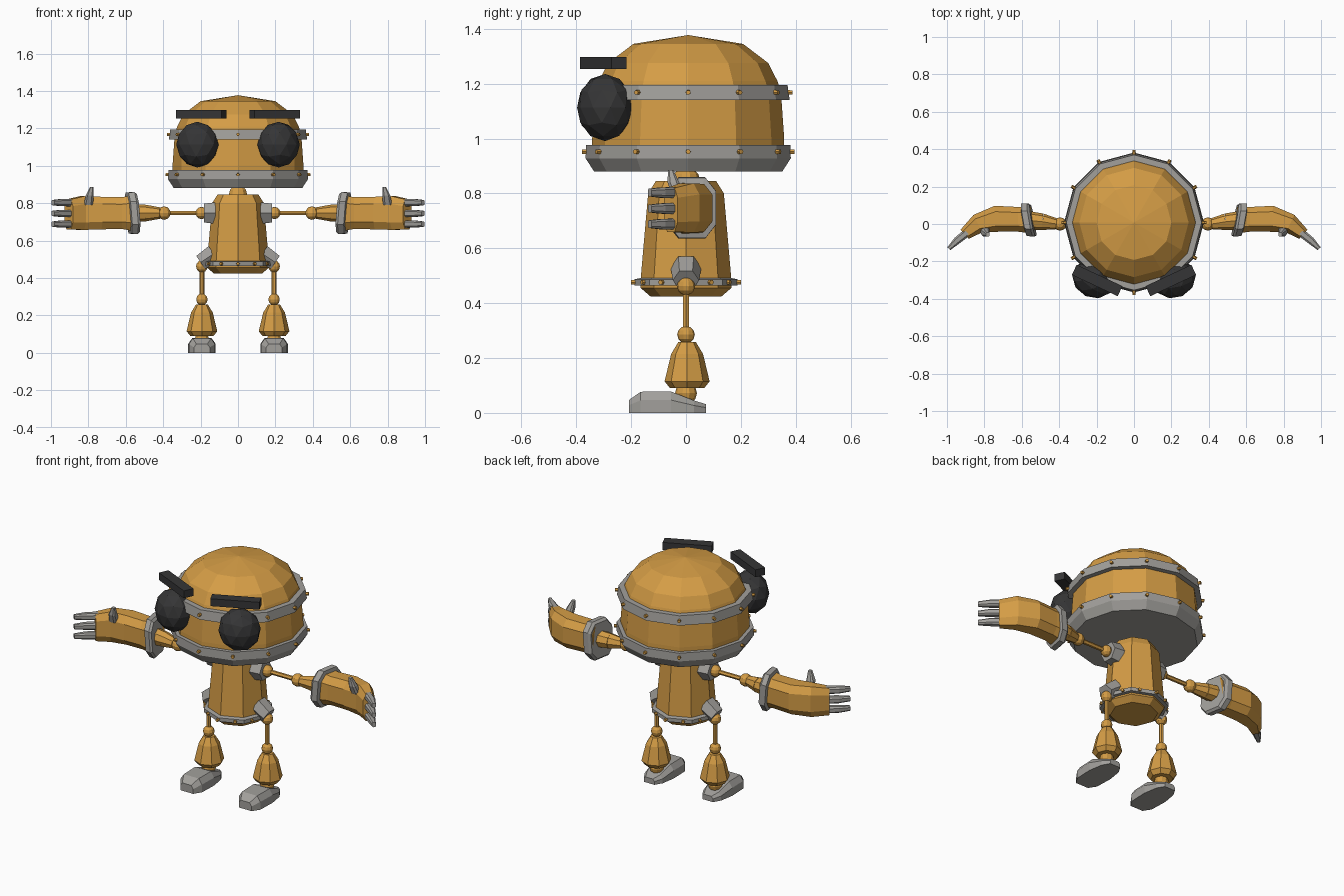
import bpy, bmesh
from math import sin, cos, pi, radians
from mathutils import Vector, Matrix

if "Cube" in bpy.data.objects:
    bpy.data.objects.remove(bpy.data.objects["Cube"])


def material(name, rgb):
    m = bpy.data.materials.new(name)
    m.diffuse_color = (*rgb, 1)
    m.use_nodes = True
    m.node_tree.nodes["Principled BSDF"].inputs["Base Color"].default_value = m.diffuse_color
    return m


ORANGE = material("orange paint", (0.66, 0.335, 0.06))
GREY = material("grey metal", (0.36, 0.35, 0.33))
DARK = material("dark rubber", (0.036, 0.036, 0.037))


def finish(bm, name, mat):
    bmesh.ops.recalc_face_normals(bm, faces=bm.faces[:])
    me = bpy.data.meshes.new(name)
    bm.to_mesh(me)
    bm.free()
    me.materials.append(mat)
    ob = bpy.data.objects.new(name, me)
    bpy.context.collection.objects.link(ob)
    return ob


def loft(name, rings, mat):
    """Skin a list of equal-sized point rings and cap both ends."""
    bm = bmesh.new()
    vs = [[bm.verts.new(p) for p in r] for r in rings]
    n = len(vs[0])
    for a, b in zip(vs, vs[1:]):
        for i in range(n):
            bm.faces.new((a[i], a[(i + 1) % n], b[(i + 1) % n], b[i]))
    bm.faces.new(vs[0])
    bm.faces.new(vs[-1])
    return finish(bm, name, mat)


def lathe(name, profile, n, mat, x=0, y=0):
    """Turn (radius, z) pairs around a vertical axis."""
    return loft(name, [[(x + r * cos(2 * pi * i / n), y + r * sin(2 * pi * i / n), z)
                        for i in range(n)] for r, z in profile], mat)


def rod(name, a, b, r1, r2, n, mat):
    a, b = Vector(a), Vector(b)
    q = (b - a).to_track_quat('Z', 'Y')
    rings = [[p + q @ Vector((r * cos(2 * pi * i / n), r * sin(2 * pi * i / n), 0))
              for i in range(n)] for p, r in ((a, r1), (b, r2))]
    return loft(name, rings, mat)


def ball(name, c, r, mat):
    bm = bmesh.new()
    bmesh.ops.create_uvsphere(bm, u_segments=10, v_segments=6, radius=r,
                              matrix=Matrix.Translation(c))
    return finish(bm, name, mat)


def rivets(name, angles, r, z, y0=0.0):
    for a in angles:
        d = Vector((cos(radians(a)), sin(radians(a)), 0))
        c = Vector((0, y0, z))
        rod(name, c + d * (r - 0.02), c + d * (r + 0.014), 0.01, 0.009, 6, ORANGE)


def chamfer_box(c, u, v, hu, hv, k=0.55):
    """Eight-point section: rectangle with cut corners."""
    c, u, v = Vector(c), Vector(u), Vector(v)
    pts = [(1, k), (k, 1), (-k, 1), (-1, k), (-1, -k), (-k, -1), (k, -1), (1, -k)]
    return [c + u * hu * a + v * hv * b for a, b in pts]


# Head: faceted dome, two riveted bands and closed grey underside
HY = 0.008
lathe("head_dome", [(0.35, 0.95), (0.35, 1.0), (0.338, 1.17), (0.325, 1.21), (0.292, 1.275),
                    (0.2, 1.345), (0.001, 1.377)], 12, ORANGE, y=HY)
lathe("head_upper_band", [(0.33, 1.14), (0.37, 1.14), (0.362, 1.195), (0.31, 1.195)],
      12, GREY, y=HY)
lathe("head_lower_band", [(0.343, 0.88), (0.374, 0.928), (0.372, 0.976), (0.33, 0.976)],
      12, GREY, y=HY)
ring12 = range(0, 360, 30)
rivets("upper_band_rivet", ring12, 0.366, 1.168, HY)
rivets("lower_band_rivet", ring12, 0.373, 0.952, HY)

# Neck and torso
ball("neck_ball", (0, 0, 0.845), 0.052, ORANGE)
lathe("torso", [(0.13, 0.425), (0.165, 0.455), (0.165, 0.49), (0.152, 0.64), (0.138, 0.80),
                (0.11, 0.845)], 8, ORANGE)
lathe("torso_belt", [(0.15, 0.465), (0.188, 0.465), (0.188, 0.487), (0.15, 0.495)], 8, GREY)
rivets("belt_rivet", [30, 60, 120, 150, 210, 240, 300, 330], 0.173, 0.476)
rivets("belt_rivet", [90, 270], 0.187, 0.476)

for s, side in ((1, "left"), (-1, "right")):
    # Eye and eyebrow, turned to follow the head
    bm = bmesh.new()
    turn = Matrix.Rotation(radians(25) * s, 4, 'Z')
    bmesh.ops.create_icosphere(bm, subdivisions=2, radius=0.12,
                               matrix=Matrix.Translation((0.217 * s, -0.295, 1.113)) @ turn
                               @ Matrix.Diagonal((0.97, 0.83, 1.02, 1)))
    finish(bm, side + "_eye", DARK)
    bm = bmesh.new()
    bmesh.ops.create_cube(bm, size=1, matrix=Matrix.Translation((0.197 * s, -0.302, 1.275))
                          @ turn @ Matrix.Diagonal((0.27, 0.06, 0.044, 1)))
    finish(bm, side + "_eyebrow", DARK)

    # Shoulder, upper arm, elbow and forearm
    z = 0.747
    rod(side + "_shoulder_socket", (0.12 * s, 0, z), (0.183 * s, 0, z), 0.066, 0.058, 6, GREY)
    ball(side + "_shoulder_ball", (0.195 * s, 0, z), 0.033, ORANGE)
    rod(side + "_upper_arm", (0.2 * s, 0, z), (0.39 * s, 0, z), 0.013, 0.013, 6, ORANGE)
    ball(side + "_elbow_ball", (0.395 * s, 0, z), 0.036, ORANGE)
    rod(side + "_forearm", (0.415 * s, 0, z), (0.49 * s, 0.012, z), 0.03, 0.044, 8, ORANGE)
    rod(side + "_forearm_sleeve", (0.49 * s, 0.012, z), (0.57 * s, 0.02, z),
        0.044, 0.05, 8, ORANGE)

    # Glove: bent loft of chamfered sections (x, y, half depth, half height, bend)
    def section(x, y, hd, hh, bend, zc=z, lean=0.0):
        b = radians(bend)
        return chamfer_box((x * s, y, zc), (sin(b) * s, cos(b), 0), (lean * s, 0, 1), hd, hh)
    loft(side + "_glove", [section(0.56, 0.022, 0.07, 0.095, -8),
                           section(0.62, 0.025, 0.066, 0.085, 0),
                           section(0.735, 0.028, 0.07, 0.087, 8),
                           section(0.835, 0.002, 0.052, 0.09, 26),
                           section(0.905, -0.055, 0.033, 0.08, 42, 0.74)], ORANGE)
    loft(side + "_cuff", [section(0.54, 0.02, 0.082, 0.1, 10, z, 0.08),
                          section(0.553, 0.021, 0.09, 0.112, 10, z, 0.08),
                          section(0.585, 0.023, 0.088, 0.11, 10, z, 0.08),
                          section(0.59, 0.023, 0.066, 0.085, 10, z, 0.08)], GREY)

    # Fingers and thumb
    for fz in (0.803, 0.745, 0.688):
        loft(side + "_finger", [section(0.885, -0.04, 0.022, 0.02, 40, fz),
                                section(0.945, -0.088, 0.02, 0.019, 45, fz),
                                section(0.99, -0.132, 0.011, 0.014, 50, fz)], GREY)
    loft(side + "_thumb", [chamfer_box((x * s, y, tz), (1, 0, 0), (0, 1, 0), h, h)
                           for x, y, tz, h in ((0.80, -0.025, 0.79, 0.025),
                                               (0.793, -0.046, 0.84, 0.021),
                                               (0.782, -0.056, 0.886, 0.01))], GREY)

    # Hip, thigh, knee, shin and ankle
    x = 0.193
    rod(side + "_hip_socket", (0.13 * s, 0, 0.53), (0.2 * s, 0, 0.483), 0.056, 0.048, 6, GREY)
    ball(side + "_hip_ball", (x * s, 0, 0.462), 0.033, ORANGE)
    rod(side + "_thigh", (x * s, 0, 0.46), (x * s, 0, 0.28), 0.013, 0.013, 6, ORANGE)
    ball(side + "_knee_ball", (x * s, 0, 0.285), 0.032, ORANGE)
    lathe(side + "_shin", [(0.062, 0.09), (0.082, 0.115), (0.058, 0.215), (0.032, 0.258)],
          8, ORANGE, x * s, 0.004)
    ball(side + "_ankle_ball", (x * s, 0, 0.072), 0.04, ORANGE)

    # Foot: sections from heel to toe (y, half width, height)
    rings = []
    for y, w, h in ((0.072, 0.035, 0.032), (0.03, 0.06, 0.045), (-0.055, 0.074, 0.078),
                    (-0.165, 0.07, 0.077), (-0.208, 0.042, 0.047)):
        rings.append([(x * s + a * w, y, b * h) for a, b in
                      ((-1, 0), (1, 0), (1, 0.6), (0.7, 1), (-0.7, 1), (-1, 0.6))])
    loft(side + "_foot", rings, GREY)
